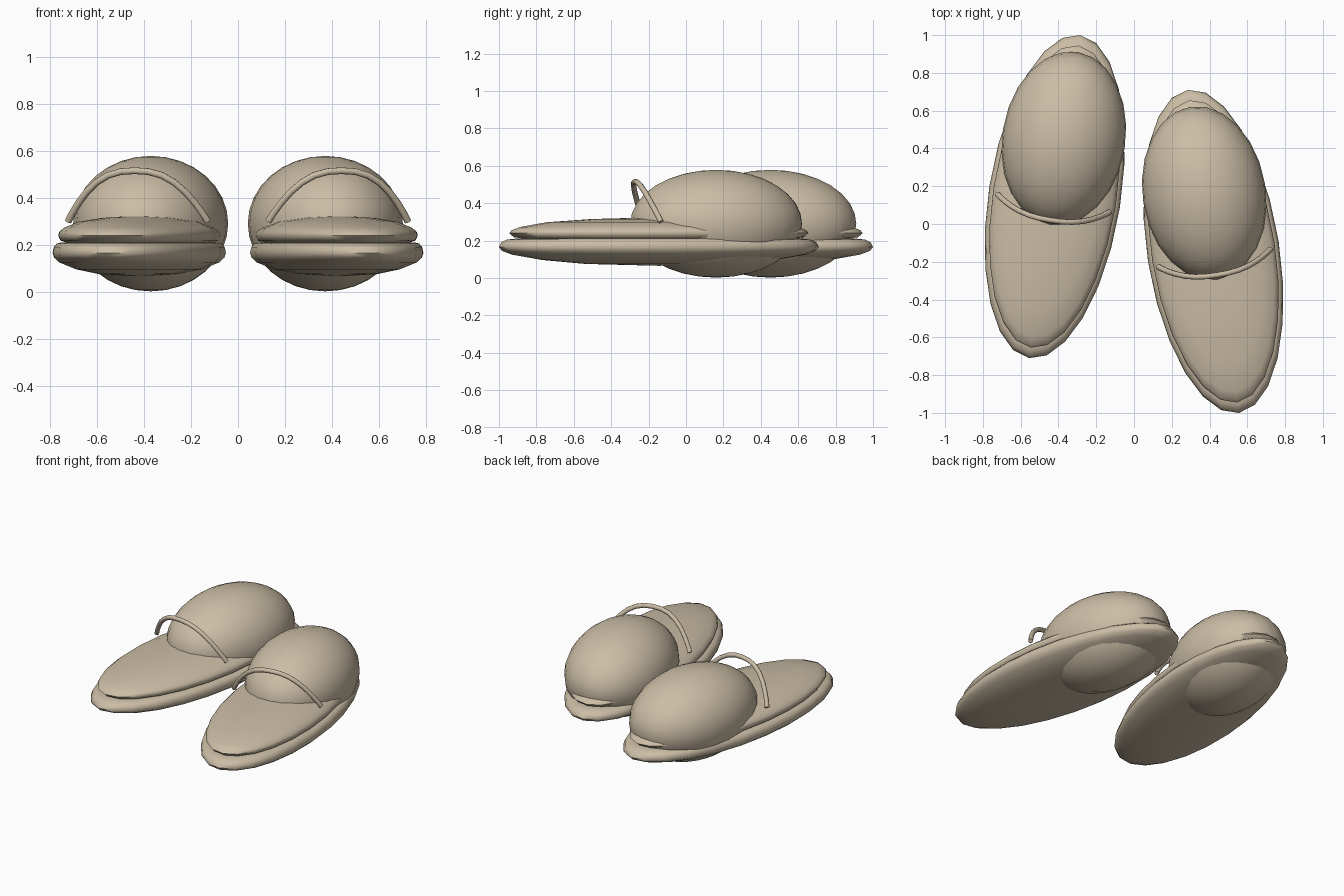
import bpy, bmesh, math
from mathutils import Matrix

old = bpy.data.objects.get("Cube")
if old:
    bpy.data.objects.remove(old, do_unlink=True)

# Single warm beige material
beige = bpy.data.materials.new("warm_beige")
beige.use_nodes = True
colour = (0.60, 0.51, 0.38, 1)
beige.diffuse_color = colour
bsdf = next(n for n in beige.node_tree.nodes if n.type == 'BSDF_PRINCIPLED')
bsdf.inputs["Base Color"].default_value = colour
bsdf.inputs["Roughness"].default_value = 0.7

SEGMENTS = 24
HALF_WIDTH, HALF_LENGTH = 0.35, 0.866

# Cross-sections from centre to rim and back: (radius fraction, height)
SOLE = [(0, .065), (.46, .075), (.73, .096), (.92, .125), (.98, .145), (1, .165),
        (.985, .19), (.95, .205), (.9, .21), (0, .21)]
UPPER = [(0, .205), (.9, .21), (.97, .218), (1, .24), (.985, .255), (.93, .272),
         (.75, .298), (.45, .315), (0, .325)]


def finish(name, bm, placement):
    """Place the mesh, fix its normals, and shade it smoothly."""
    bmesh.ops.transform(bm, matrix=placement, verts=bm.verts)
    bmesh.ops.recalc_face_normals(bm, faces=bm.faces)
    mesh = bpy.data.meshes.new(name)
    bm.to_mesh(mesh)
    bm.free()
    mesh.materials.append(beige)
    obj = bpy.data.objects.new(name, mesh)
    bpy.context.collection.objects.link(obj)
    bpy.ops.object.select_all(action='DESELECT')
    obj.select_set(True)
    bpy.context.view_layer.objects.active = obj
    bpy.ops.object.shade_smooth_by_angle(angle=math.radians(60))


def oval_layer(name, profile, scale, placement):
    """Turn a cross-section round an oval outline."""
    bm = bmesh.new()
    rings = []
    for r, z in profile:
        if r == 0:
            rings.append([bm.verts.new((0, 0, z))] * SEGMENTS)
            continue
        angles = [math.tau * i / SEGMENTS for i in range(SEGMENTS)]
        rings.append([bm.verts.new((r * scale * HALF_WIDTH * math.sin(a),
                                    r * scale * HALF_LENGTH * math.cos(a), z)) for a in angles])
    for low, high in zip(rings, rings[1:]):
        for i in range(SEGMENTS):
            j = (i + 1) % SEGMENTS
            corners = dict.fromkeys((low[i], low[j], high[j], high[i]))
            bm.faces.new(list(corners))
    finish(name, bm, placement)


def ball(name, placement):
    """Large egg-shaped body through the back of the slipper."""
    bm = bmesh.new()
    bmesh.ops.create_uvsphere(bm, u_segments=SEGMENTS, v_segments=16, radius=1)
    shape = Matrix.Translation((0, 0.31, 0.29)) @ Matrix.Diagonal((0.326, 0.465, 0.288, 1))
    finish(name, bm, placement @ shape)


def strap(name, placement):
    """Thin round band arching over the foot and leaning forward."""
    curve = bpy.data.curves.new(name + "_path", 'CURVE')
    curve.dimensions = '3D'
    curve.bevel_depth = 0.015
    curve.bevel_resolution = 2
    curve.use_fill_caps = True
    spline = curve.splines.new('POLY')
    count = 17
    spline.points.add(count - 1)
    for i, point in enumerate(spline.points):
        t = -math.cos(math.pi * i / (count - 1))
        rise = 1 - abs(t) ** 2.5
        point.co = (0.3 * t, -0.036 - 0.091 * rise, 0.3 + 0.215 * rise, 1)
    path = bpy.data.objects.new(name + "_path", curve)
    bpy.context.collection.objects.link(path)
    bpy.context.view_layer.update()
    bm = bmesh.new()
    bm.from_mesh(path.to_mesh())
    path.to_mesh_clear()
    bpy.data.objects.remove(path, do_unlink=True)
    finish(name, bm, placement)


# Mirrored pair, one a step ahead of the other
for side, sign in (("left", 1), ("right", -1)):
    placement = (Matrix.Translation((0.42 * sign, -0.145 * sign, 0))
                 @ Matrix.Diagonal((sign, 1, 1, 1))
                 @ Matrix.Rotation(math.radians(9), 4, 'Z'))
    oval_layer(side + "_sole", SOLE, 1, placement)
    oval_layer(side + "_upper", UPPER, 0.935, placement)
    ball(side + "_body", placement)
    strap(side + "_strap", placement)
